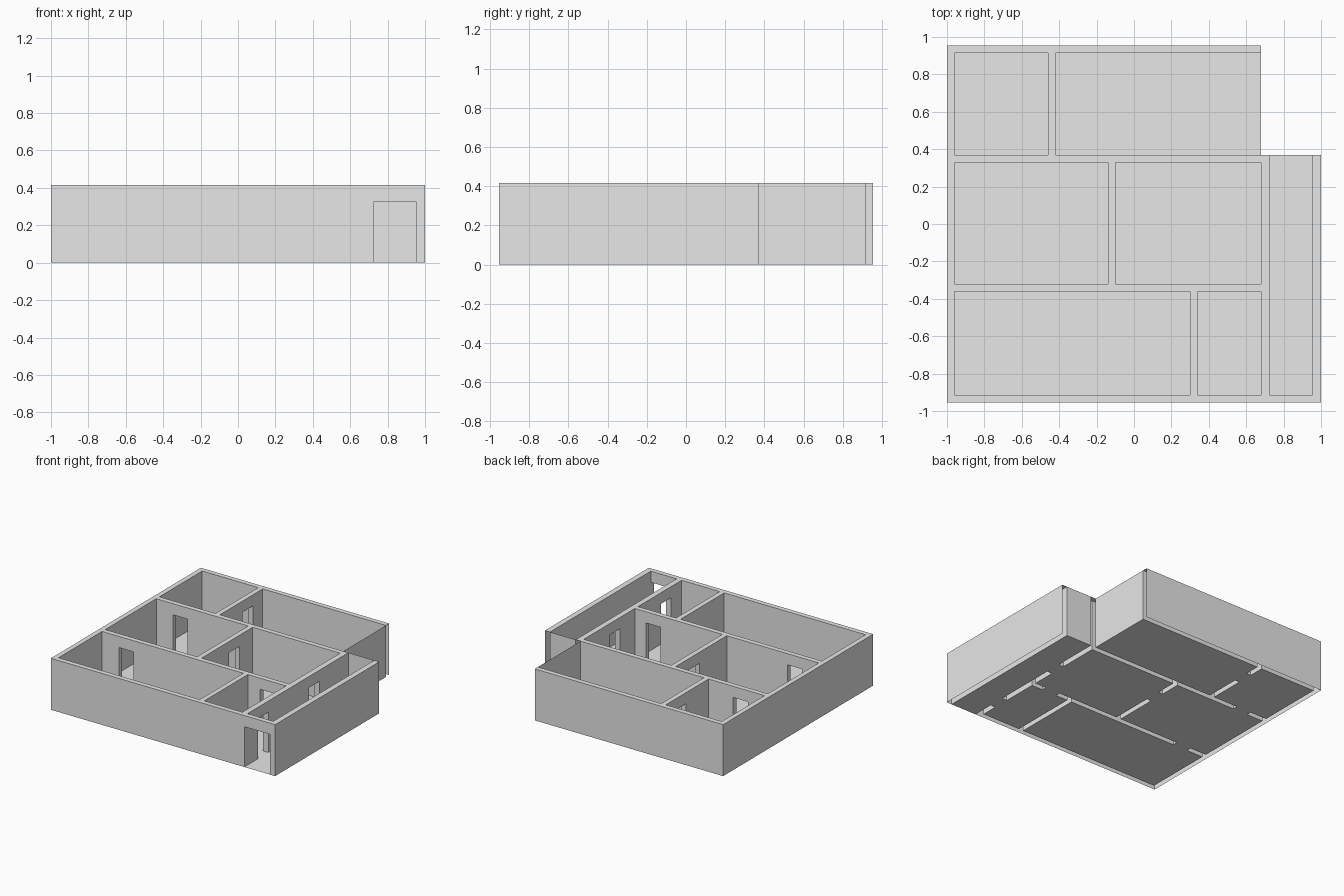
import bpy
import bmesh

if "Cube" in bpy.data.objects:
    bpy.data.objects.remove(bpy.data.objects["Cube"], do_unlink=True)

HEIGHT, DOOR_TOP = 0.415, 0.325
NOTCH_X, NOTCH_Y = 0.68, 0.37
END = 0.955

# Plan rectangles: x0, x1, y0, y1
footprints = [(-1, NOTCH_X, -END, END), (NOTCH_X, 1, -END, NOTCH_Y)]
rooms = [
    (-0.96, 0.30, -0.915, -0.36),           # front hall
    (0.34, NOTCH_X, -0.915, -0.36),         # front small room
    (-0.96, -0.14, -0.32, 0.33),            # middle left room
    (-0.10, NOTCH_X, -0.32, 0.33),          # middle right room
    (-0.96, -0.46, NOTCH_Y, 0.915),         # back small room
    (-0.42, NOTCH_X, NOTCH_Y, 0.915),       # back large room
    (0.725, END, -0.915, NOTCH_Y),          # corridor
]
doors = [
    (0.725, END, -END, -0.915),             # entrance
    (NOTCH_X, 0.725, -0.78, -0.65),
    (NOTCH_X, 0.725, -0.13, 0.0),
    (0.45, 0.58, -0.36, -0.32),
    (-0.81, -0.68, -0.36, -0.32),
    (-0.81, -0.68, 0.33, NOTCH_Y),
    (-0.14, -0.10, 0.03, 0.16),
    (-0.46, -0.42, 0.66, 0.79),
]

material = bpy.data.materials.new("plain grey")
material.use_nodes = True
grey = (0.8, 0.8, 0.8, 1)
material.diffuse_color = grey
material.node_tree.nodes["Principled BSDF"].inputs["Base Color"].default_value = grey

# Grid lines taken from the plan, padded so that the outside is included
plan = footprints + rooms + doors
lines = [
    sorted({v for r in plan for v in r[:2]} | {-2, 2}),
    sorted({v for r in plan for v in r[2:]} | {-2, 2}),
    [-1, 0, DOOR_TOP, HEIGHT, 2],
]


def inside(x, y, rects):
    return any(a < x < b and c < y < d for a, b, c, d in rects)


def kind(cell):
    x, y, z = ((lines[k][i] + lines[k][i + 1]) / 2 for k, i in enumerate(cell))
    if not (0 < z < HEIGHT and inside(x, y, footprints)):
        return "outside"
    if inside(x, y, rooms) or (z < DOOR_TOP and inside(x, y, doors)):
        return "room"
    return "wall"


def part_between(a, b, axis, value):
    """Name the surface that separates two neighbouring cells, if any."""
    if a == b:
        return None
    if "outside" in (a, b):
        if axis == 2 and value == 0:
            return "floor" if b == "room" else None
        if (axis, value) in ((0, NOTCH_X), (1, NOTCH_Y)):
            return "end_panels" if "room" in (a, b) else None
    return "walls" if "wall" in (a, b) else None


meshes = {name: bmesh.new() for name in ("walls", "floor", "end_panels")}
sizes = [len(line) - 1 for line in lines]
cells = [(i, j, k) for i in range(sizes[0]) for j in range(sizes[1]) for k in range(sizes[2])]
kinds = {cell: kind(cell) for cell in cells}

for cell in cells:
    for axis in range(3):
        neighbour = tuple(c + (k == axis) for k, c in enumerate(cell))
        if neighbour not in kinds:
            continue
        value = lines[axis][neighbour[axis]]
        part = part_between(kinds[cell], kinds[neighbour], axis, value)
        if part is None:
            continue
        u, v = (axis + 1) % 3, (axis + 2) % 3
        corners = []
        for du, dv in ((0, 0), (1, 0), (1, 1), (0, 1)):
            point = [0, 0, 0]
            point[axis] = value
            point[u] = lines[u][cell[u] + du]
            point[v] = lines[v][cell[v] + dv]
            corners.append(point)
        if kinds[neighbour] == "wall":
            corners.reverse()
        bm = meshes[part]
        bm.faces.new([bm.verts.new(p) for p in corners])

# Weld each part and place it in the scene
for name, bm in meshes.items():
    bmesh.ops.remove_doubles(bm, verts=bm.verts, dist=0.0001)
    mesh = bpy.data.meshes.new(name)
    bm.to_mesh(mesh)
    bm.free()
    mesh.materials.append(material)
    bpy.context.collection.objects.link(bpy.data.objects.new(name, mesh))
